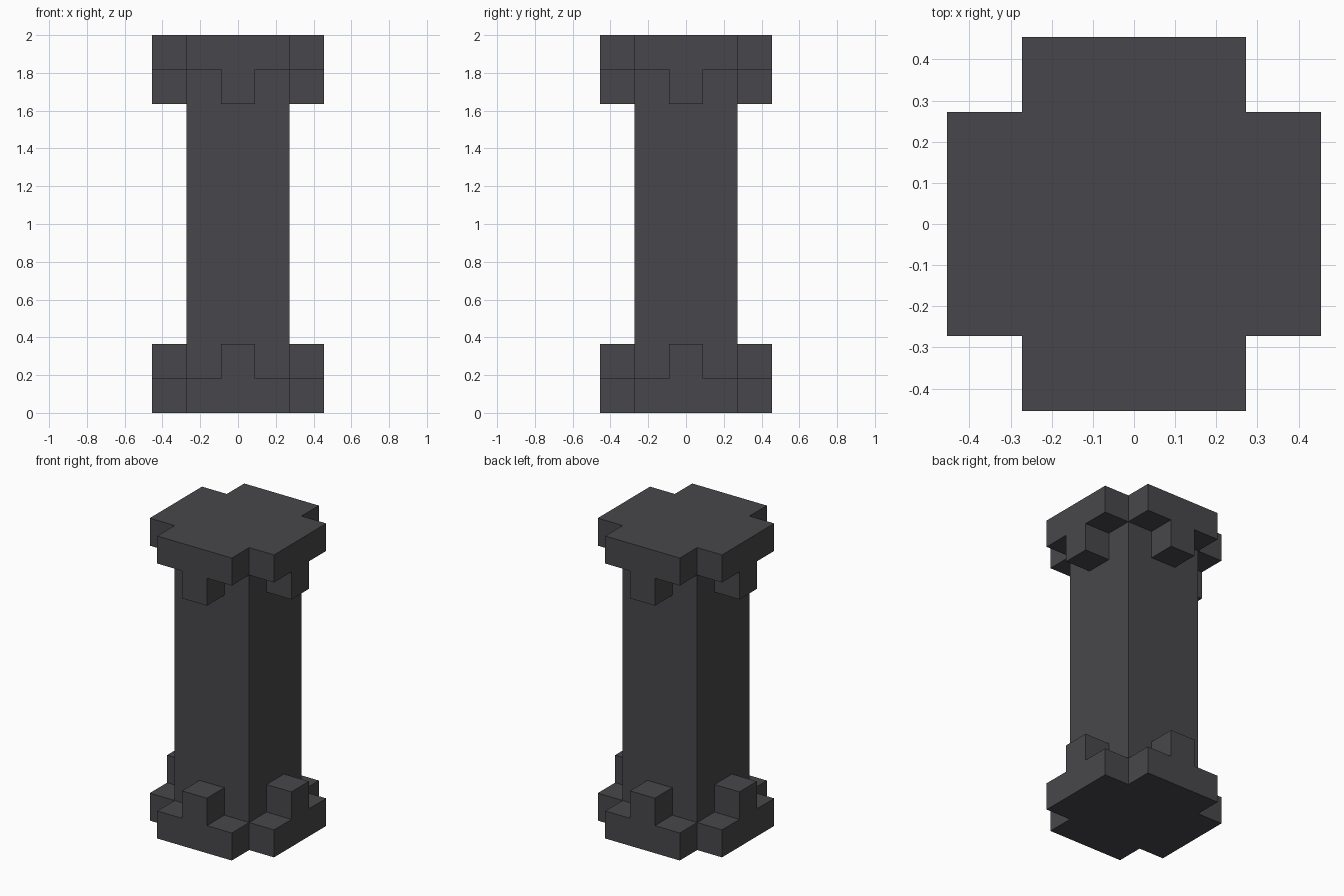
import bpy
import bmesh
from mathutils import Matrix, Vector

if "Cube" in bpy.data.objects:
    bpy.data.objects.remove(bpy.data.objects["Cube"], do_unlink=True)

U = 2 / 11          # block unit: the pillar is eleven units tall
CORE = 1.5 * U      # half width of the shaft
ARM = 2.5 * U       # half width of the cross plates

stone = bpy.data.materials.new("dark_stone")
stone.use_nodes = True
colour = (0.064, 0.062, 0.069, 1)
stone.diffuse_color = colour
stone.node_tree.nodes["Principled BSDF"].inputs["Base Color"].default_value = colour


def prism(name, outline, bottom, top):
    """Extrude a flat outline upwards into a closed solid."""
    bm = bmesh.new()
    face = bm.faces.new([bm.verts.new((x, y, bottom)) for x, y in outline])
    grown = bmesh.ops.extrude_face_region(bm, geom=[face], use_keep_orig=True)
    verts = [g for g in grown["geom"] if isinstance(g, bmesh.types.BMVert)]
    bmesh.ops.translate(bm, verts=verts, vec=(0, 0, top - bottom))
    bmesh.ops.recalc_face_normals(bm, faces=bm.faces)
    mesh = bpy.data.meshes.new(name)
    bm.to_mesh(mesh)
    bm.free()
    mesh.materials.append(stone)
    obj = bpy.data.objects.new(name, mesh)
    bpy.context.collection.objects.link(obj)
    return obj


def turned(points, quarter):
    """Rotate outline points by quarter turns about the pillar axis."""
    spin = Matrix.Rotation(quarter * 1.5707963, 2)
    return [tuple(spin @ Vector(p)) for p in points]


# Square shaft between the two plates
shaft = [turned([(CORE, CORE)], q)[0] for q in range(4)]
prism("shaft", shaft, U, 10 * U)

# Cross-shaped base and capital plates
corner = [(ARM, CORE), (CORE, CORE), (CORE, ARM)]
cross = [p for q in range(4) for p in turned(corner, q)]
prism("base_plate", cross, 0, U)
prism("capital_plate", cross, 10 * U, 11 * U)

# Small blocks centred on each side, above the base and below the capital
block = [(-U / 2, -ARM), (U / 2, -ARM), (U / 2, -CORE), (-U / 2, -CORE)]
for q, side in enumerate(("front", "left", "back", "right")):
    outline = turned(block, q)
    prism(side + "_base_block", outline, U, 2 * U)
    prism(side + "_capital_block", outline, 9 * U, 10 * U)
